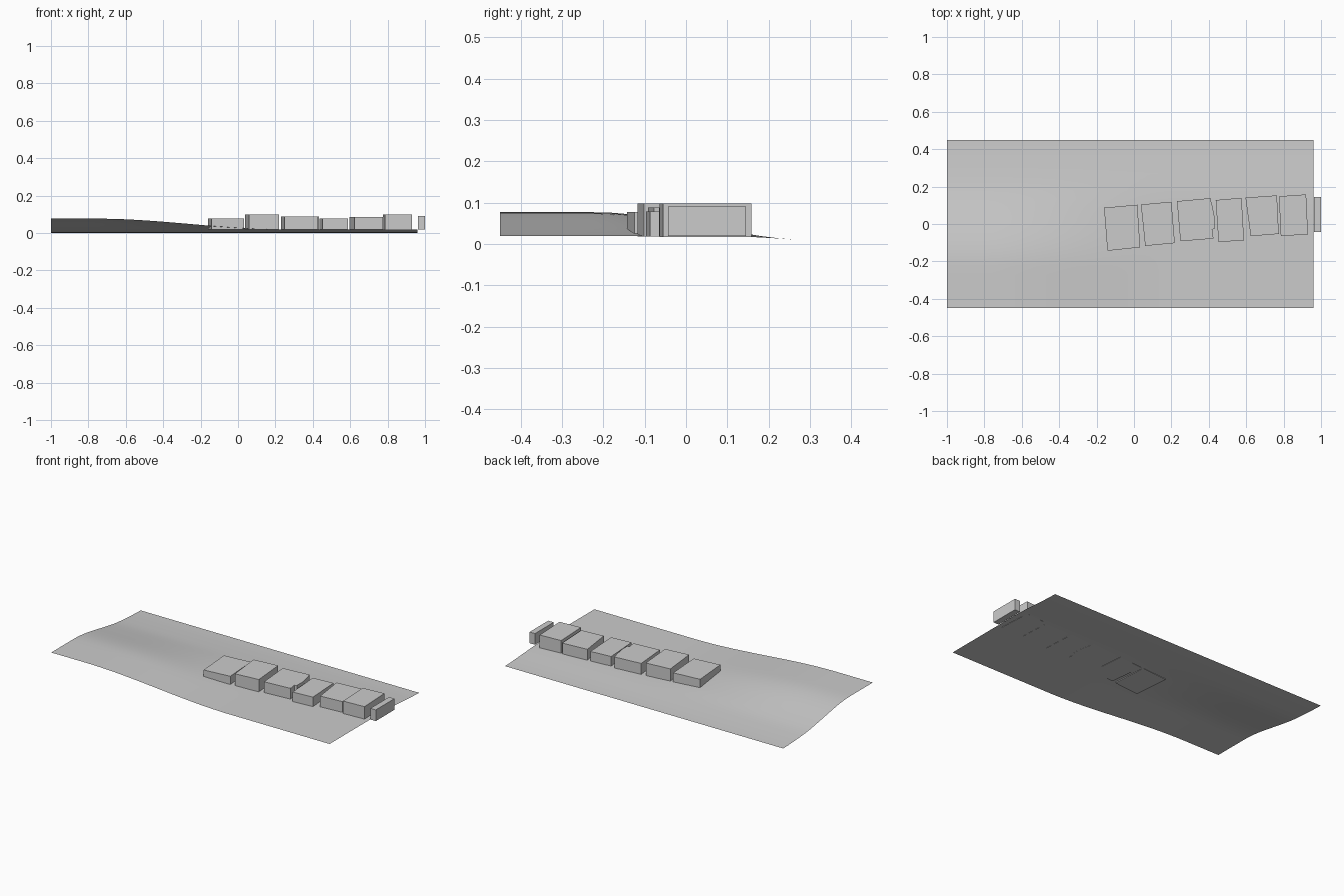
import bpy, bmesh

if "Cube" in bpy.data.objects:
    bpy.data.objects.remove(bpy.data.objects["Cube"])


def add_object(name, bm):
    bmesh.ops.recalc_face_normals(bm, faces=bm.faces)
    mesh = bpy.data.meshes.new(name)
    bm.to_mesh(mesh)
    bm.free()
    ob = bpy.data.objects.new(name, mesh)
    bpy.context.collection.objects.link(ob)
    return ob


def ramp(v, a, b):
    t = min(max((v - a) / (b - a), 0.0), 1.0)
    return t * t * (3 - 2 * t)


def height(x, y):
    base = 0.001 + 0.018 * ramp(y, 0.47, 0.08)
    return base + 0.058 * ramp(y, 0.25, -0.22) * ramp(x, 0.25, -0.75)


# Gently rolling ground sheet with a rise at the front left
NX, NY = 40, 20
bm = bmesh.new()
rows = []
for j in range(NY + 1):
    y = -0.45 + 0.9 * j / NY
    row = []
    for i in range(NX + 1):
        x = -1.0 + 1.96 * i / NX
        row.append(bm.verts.new((x, y, height(x, y))))
    rows.append(row)
for j in range(NY):
    for i in range(NX):
        bm.faces.new((rows[j][i], rows[j][i + 1], rows[j + 1][i + 1], rows[j + 1][i]))
ground = add_object("ground_sheet", bm)
for f in ground.data.polygons:
    f.use_smooth = True
if ground.data.polygons[0].normal.z < 0:
    ground.data.flip_normals()


# Row of extruded buildings: footprint outline, bottom and top heights
def block(name, outline, z0, z1):
    bm = bmesh.new()
    face = bm.faces.new([bm.verts.new((x, y, z0)) for x, y in outline])
    ext = bmesh.ops.extrude_face_region(bm, geom=[face], use_keep_orig=True)
    top = [v for v in ext["geom"] if isinstance(v, bmesh.types.BMVert)]
    bmesh.ops.translate(bm, verts=top, vec=(0, 0, z1 - z0))
    return add_object(name, bm)


blocks = [
    ([(-0.16, 0.087), (0.018, 0.103), (0.033, -0.125), (-0.142, -0.143)], 0.02, 0.078),
    ([(0.037, 0.104), (0.2, 0.119), (0.218, -0.102), (0.06, -0.117)], 0.018, 0.098),
    # third building has a stepped end wall
    ([(0.23, 0.122), (0.408, 0.138), (0.418, 0.1), (0.432, 0.03), (0.432, -0.025),
      (0.418, -0.03), (0.425, -0.078), (0.248, -0.092)], 0.018, 0.088),
    ([(0.437, 0.128), (0.575, 0.14), (0.588, -0.087), (0.452, -0.097)], 0.018, 0.079),
    ([(0.596, 0.141), (0.764, 0.153), (0.774, -0.053), (0.624, -0.065)], 0.018, 0.087),
    ([(0.775, 0.148), (0.92, 0.158), (0.93, -0.056), (0.785, -0.064)], 0.017, 0.098),
    ([(0.962, 0.145), (1.0, 0.145), (1.0, -0.043), (0.962, -0.043)], 0.02, 0.091),
]
for n, (outline, z0, z1) in enumerate(blocks, 1):
    block(f"row_building_{n}", outline, z0, z1)
